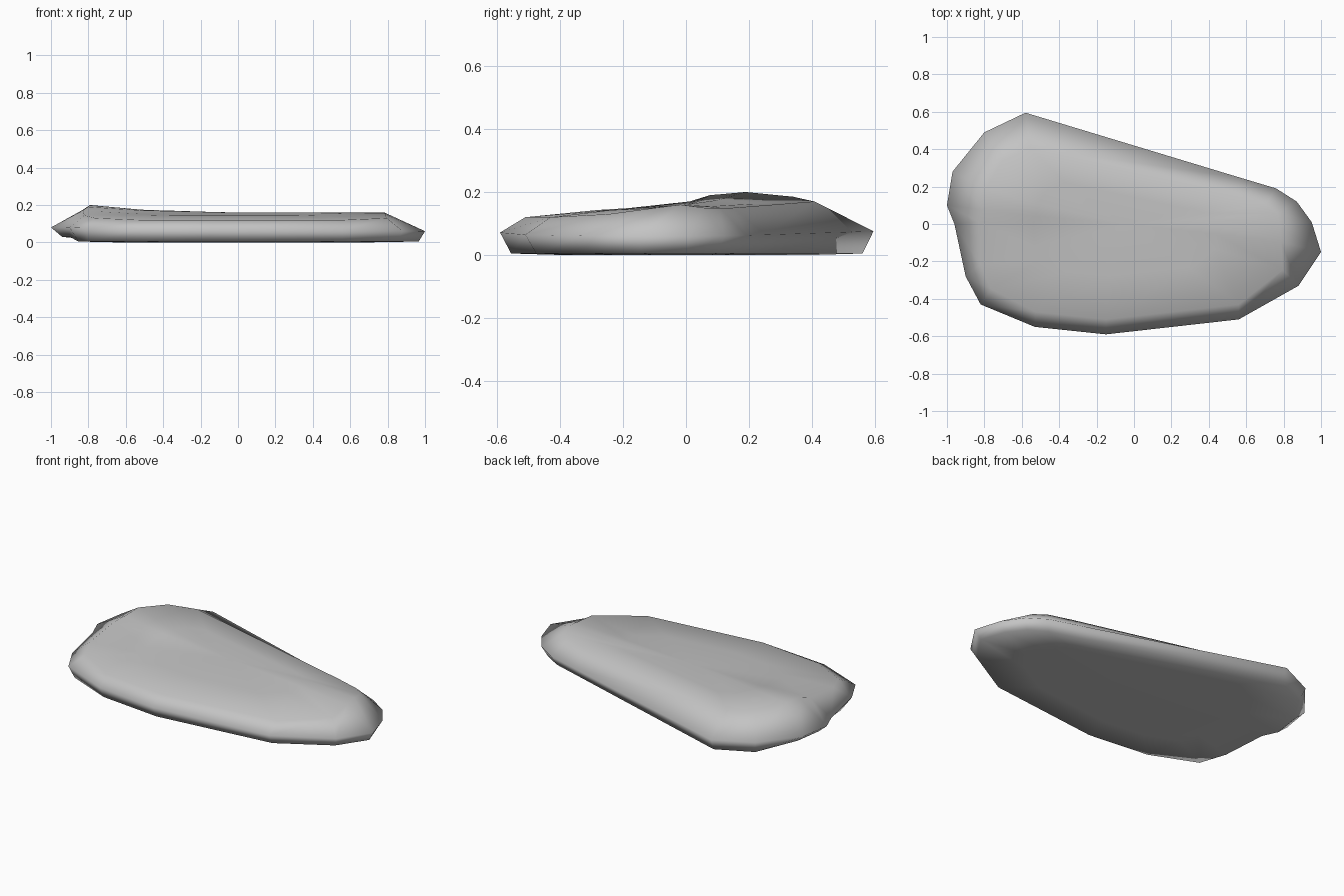
import bpy
import bmesh
from mathutils import Vector

cube = bpy.data.objects.get("Cube")
if cube:
    bpy.data.objects.remove(cube, do_unlink=True)

# Stone outline: x, y, inset of the upper shoulder, height of the shoulder
OUTLINE = [
    (-.58, .595, .19, .17), (.56, .25, .10, .15), (.76, .19, .10, .15),
    (.87, .12, .12, .15), (.95, .01, .17, .16), (1.0, -.15, .22, .15),
    (.88, -.33, .12, .13), (.56, -.51, .08, .12), (-.15, -.59, .08, .12),
    (-.53, -.55, .08, .12), (-.82, -.43, .10, .13), (-.90, -.28, .10, .145),
    (-.96, 0, .13, .17), (-1.0, .10, .20, .19), (-.97, .28, .20, .20),
    (-.80, .49, .18, .185),
]
OUTLINE.reverse()  # counter-clockwise


def inset(x, y, amount):
    """Move a rim point towards the long axis of the stone."""
    sx = max(-.5, min(.6, x))
    p = Vector((x, y))
    return p + (Vector((sx, -.08 * sx)) - p).normalized() * amount


bm = bmesh.new()


def ring(points):
    return [bm.verts.new(p) for p in points]


def bridge(lower, upper):
    n = len(lower)
    for i in range(n):
        j = (i + 1) % n
        bm.faces.new((lower[i], lower[j], upper[j], upper[i]))


# Underside, widest rim, shoulder and gently domed top
under, rim, shoulder, crown = [], [], [], []
for x, y, amount, z in OUTLINE:
    b = inset(x, y, .06 if x < -.85 else .035)
    under.append((b.x, b.y, .03 if x < -.92 else .005))
    rim.append((x, y, .07 - .01 * x))
    s = inset(x, y, amount)
    shoulder.append((s.x, s.y, z))
    crown.append((s.x * .6 - .04, s.y * .55, z * .4 + .095))

base = ring([(x * .7, y * .7, 0) for x, y, z in under])
rings = [base] + [ring(r) for r in (under, rim, shoulder, crown)]
for lower, upper in zip(rings, rings[1:]):
    bridge(lower, upper)
bm.faces.new(list(reversed(base)))
peak = bm.verts.new((-.05, 0, .16))
top = rings[-1]
for i in range(len(top)):
    bm.faces.new((top[i], top[(i + 1) % len(top)], peak))

bmesh.ops.recalc_face_normals(bm, faces=bm.faces[:])
for face in bm.faces:
    face.smooth = True
mesh = bpy.data.meshes.new("flat_stone")
bm.to_mesh(mesh)
bm.free()
stone = bpy.data.objects.new("flat_stone", mesh)
bpy.context.collection.objects.link(stone)

# Plain grey stone
mat = bpy.data.materials.new("light_grey_stone")
mat.use_nodes = True
grey = (.55, .55, .55, 1)
mat.diffuse_color = grey
for node in mat.node_tree.nodes:
    if node.type == 'BSDF_PRINCIPLED':
        node.inputs["Base Color"].default_value = grey
mesh.materials.append(mat)
